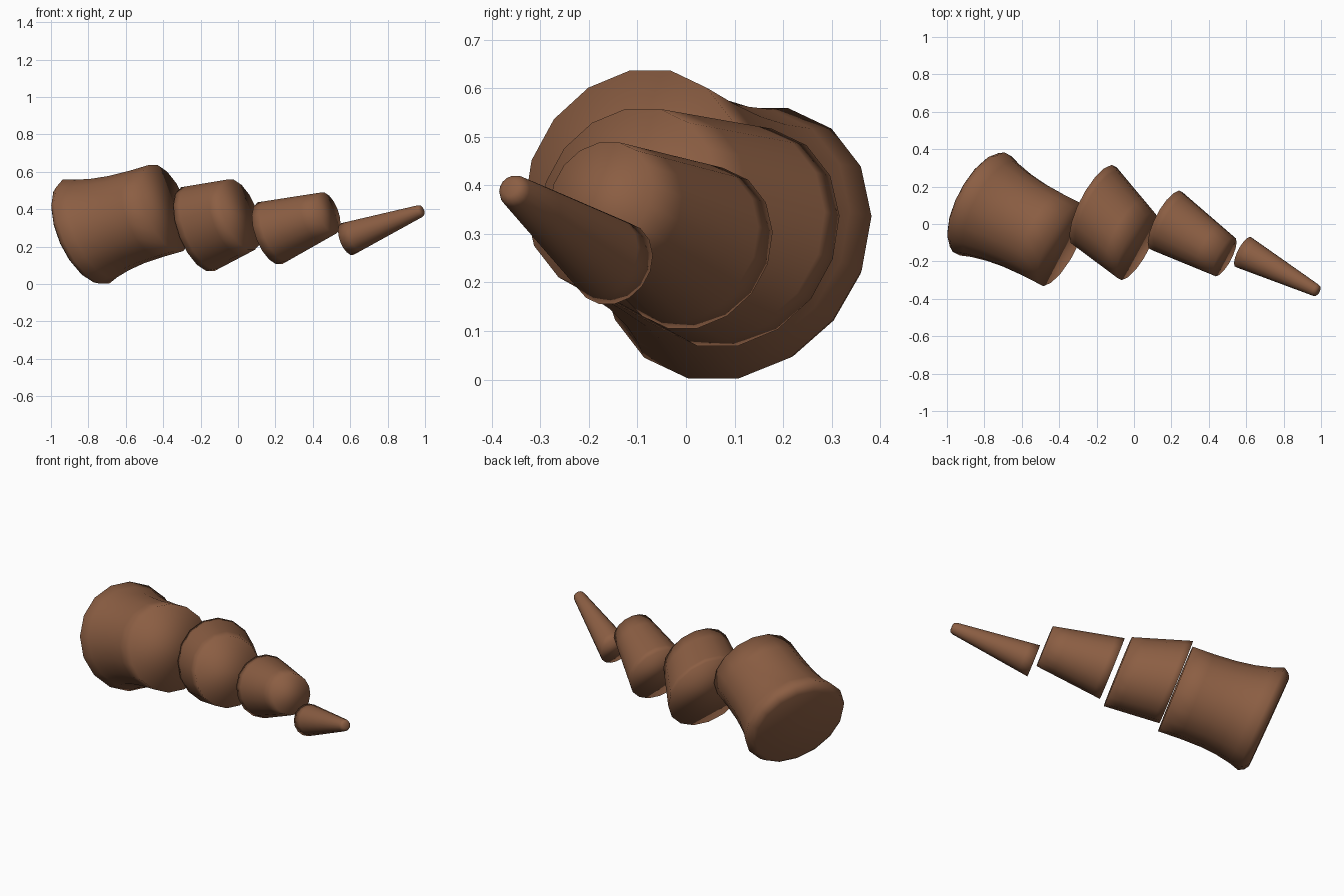
import bpy, bmesh, math
from mathutils import Vector

if "Cube" in bpy.data.objects:
    bpy.data.objects.remove(bpy.data.objects["Cube"])

SIDES = 16
N = Vector((0.84, -0.44, 0.32)).normalized()          # facing of nearly all discs
N_ROOT = Vector((0.825, -0.43, 0.365)).normalized()   # root disc tilts a little more

brown = bpy.data.materials.new("warm_brown")
brown.diffuse_color = (0.26, 0.112, 0.056, 1)
brown.use_nodes = True
brown.node_tree.nodes["Principled BSDF"].inputs["Base Color"].default_value = brown.diffuse_color


def disc(c, r, n):
    u = n.cross(Vector((0, 0, 1))).normalized()
    v = n.cross(u)
    return [c + r * (u * math.cos(a) + v * math.sin(a))
            for a in (2 * math.pi * (i + 0.5) / SIDES for i in range(SIDES))]


def segment(name, base, r0, end, r1, waist=0.0, n0=N, round_base=False, round_end=False):
    """Tapered segment: tilted discs lofted from base to end."""
    base, end = Vector(base), Vector(end)
    rings = []
    if round_base:
        rings += [(base - n0 * 0.045, r0 * 0.86, n0), (base - n0 * 0.03, r0 * 0.94, n0)]
    for t in (0, 0.12, 0.3, 0.5, 0.75, 1):
        r = r0 + (r1 - r0) * t - waist * math.sin(math.pi * t ** 0.8)
        rings.append((base.lerp(end, t), r, n0.lerp(N, min(1, t * 1.5)).normalized()))
    if round_end:
        rings += [(end + N * r1 * 0.4, r1 * 0.85, N), (end + N * r1 * 0.6, r1 * 0.5, N)]

    bm = bmesh.new()
    loops = [[bm.verts.new(p) for p in disc(*ring)] for ring in rings]
    for a, b in zip(loops, loops[1:]):
        for i in range(SIDES):
            j = (i + 1) % SIDES
            bm.faces.new((a[i], a[j], b[j], b[i]))
    bm.faces.new(loops[0])
    bm.faces.new(loops[-1])
    bmesh.ops.recalc_face_normals(bm, faces=bm.faces)
    for f in bm.faces:
        f.smooth = True
    me = bpy.data.meshes.new(name)
    bm.to_mesh(me)
    bm.free()
    me.materials.append(brown)
    bpy.context.collection.objects.link(bpy.data.objects.new(name, me))


# Root, two middle pieces and the pointed tip
segment("root_segment", (-0.812, 0.107, 0.281), 0.305, (-0.385, -0.11, 0.406), 0.248,
        0.025, N_ROOT, round_base=True)
segment("middle_segment", (-0.215, 0.1, 0.293), 0.241, (0.015, -0.119, 0.37), 0.202)
segment("outer_segment", (0.17, 0.019, 0.271), 0.178, (0.485, -0.175, 0.38), 0.117)
segment("tip_segment", (0.584, -0.15, 0.24), 0.091, (0.97, -0.353, 0.388), 0.034, round_end=True)
